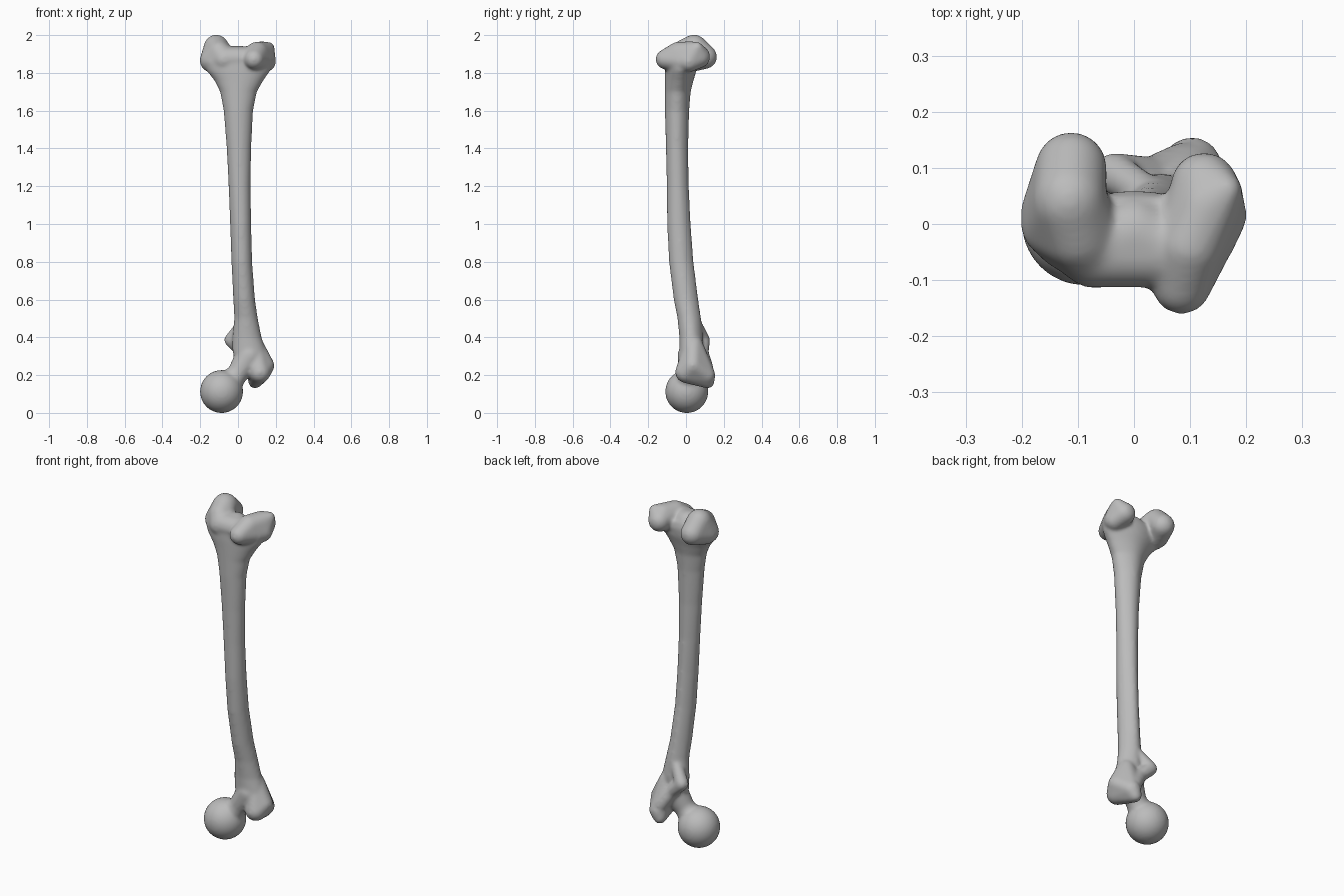
import bpy, bmesh, math
from mathutils import Vector

cube = bpy.data.objects.get("Cube")
if cube:
    bpy.data.objects.remove(cube, do_unlink=True)

bone_mat = bpy.data.materials.new("bone grey")
bone_mat.use_nodes = True
GREY = (0.5, 0.5, 0.5, 1)
bone_mat.diffuse_color = GREY
bone_mat.node_tree.nodes["Principled BSDF"].inputs["Base Color"].default_value = GREY

# Evenly spread directions, shared by every rounded part
globe = bmesh.new()
bmesh.ops.create_icosphere(globe, subdivisions=4, radius=1)
directions = [v.co.copy() for v in globe.verts]
globe.free()

bm = bmesh.new()


def blend(*balls):
    """Convex solid wrapped around one or more balls (x, y, z, radius)."""
    points = [bm.verts.new(Vector((x, y, z)) + d * r)
              for x, y, z, r in balls for d in directions]
    bmesh.ops.convex_hull(bm, input=points)


def chain(*balls):
    for a, b in zip(balls, balls[1:]):
        blend(a, b)


def loft(sections, sides=40):
    """Skin of rounded sections (z, x0, x1, y0, y1), pinched toward the back."""
    rings = []
    for z, x0, x1, y0, y1 in sections:
        ring = []
        for i in range(sides):
            a = math.tau * i / sides
            s = math.sin(a)
            pinch = 1 - 0.22 * max(0, s) ** 2
            ring.append(bm.verts.new(((x0 + x1) / 2 + (x1 - x0) / 2 * math.cos(a) * pinch,
                                      (y0 + y1) / 2 + (y1 - y0) / 2 * s, z)))
        rings.append(ring)
    for lo, hi in zip(rings, rings[1:]):
        for i in range(sides):
            j = (i + 1) % sides
            bm.faces.new((lo[i], lo[j], hi[j], hi[i]))
    bm.faces.new(rings[0][::-1])
    bm.faces.new(rings[-1])


# Shaft with flared ends
loft([(0.24, 0.02, 0.15, -0.04, 0.08), (0.32, -0.03, 0.15, -0.035, 0.085),
      (0.4, -0.03, 0.125, -0.035, 0.09), (0.5, -0.02, 0.105, -0.045, 0.08),
      (0.6, -0.025, 0.09, -0.065, 0.065), (0.8, -0.035, 0.075, -0.09, 0.04),
      (1.0, -0.042, 0.07, -0.1, 0.025), (1.2, -0.05, 0.067, -0.102, 0.015),
      (1.4, -0.06, 0.07, -0.106, 0.012), (1.6, -0.076, 0.08, -0.112, 0.017),
      (1.7, -0.095, 0.1, -0.112, 0.025), (1.76, -0.125, 0.135, -0.112, 0.04),
      (1.81, -0.165, 0.17, -0.112, 0.055), (1.86, -0.185, 0.185, -0.11, 0.06),
      (1.9, -0.17, 0.17, -0.1, 0.05)])

# Right condyle: rounded, taller, reaching back
blend((-0.112, 0.1, 1.885, 0.064), (-0.115, 0.045, 1.936, 0.066), (-0.14, 0.02, 1.865, 0.062))
blend((-0.115, 0.04, 1.936, 0.066), (-0.14, 0, 1.865, 0.062),
      (-0.07, -0.05, 1.87, 0.065), (-0.1, -0.02, 1.91, 0.062))

# Left condyle: flat side and sharp forward lip
blend((0.125, 0.068, 1.885, 0.06), (0.13, 0.03, 1.907, 0.06), (0.145, 0.015, 1.86, 0.056),
      (0.085, -0.108, 1.872, 0.053), (0.1, -0.04, 1.905, 0.06), (0.165, 0.06, 1.935, 0.028))

# Saddle between the condyles
blend((-0.07, -0.05, 1.875, 0.063), (0.07, -0.05, 1.875, 0.063), (0, -0.015, 1.88, 0.064))

# Head and neck
blend((-0.087, 0.004, 0.113, 0.114))
chain((0.06, 0.03, 0.3, 0.075), (0.0, 0.015, 0.21, 0.056), (-0.07, 0.005, 0.13, 0.07))

# Large outer knob
blend((0.115, 0, 0.215, 0.057), (0.143, 0.035, 0.25, 0.05), (0.105, 0.105, 0.2, 0.05),
      (0.09, 0.115, 0.165, 0.036), (0.085, 0.04, 0.36, 0.05))

# Ridge running to the small inner knob
chain((0.085, 0.105, 0.24, 0.04), (0.03, 0.085, 0.32, 0.035),
      (-0.035, 0.09, 0.385, 0.038), (0.03, 0.05, 0.48, 0.03))

# Drop points swallowed by the hulls
loose = [v for v in bm.verts if not v.link_faces]
bmesh.ops.delete(bm, geom=loose, context="VERTS")
bmesh.ops.recalc_face_normals(bm, faces=bm.faces[:])
mesh = bpy.data.meshes.new("leg_bone")
bm.to_mesh(mesh)
bm.free()
bone = bpy.data.objects.new("leg_bone", mesh)
bpy.context.collection.objects.link(bone)

# Fuse the parts into one soft skin
fuse = bone.modifiers.new("fuse", "REMESH")
fuse.mode = "VOXEL"
fuse.voxel_size = 0.008
soften = bone.modifiers.new("soften", "SMOOTH")
soften.factor = 0.5
soften.iterations = 14

bpy.ops.object.select_all(action="DESELECT")
bone.select_set(True)
bpy.context.view_layer.objects.active = bone
for name in ("fuse", "soften"):
    bpy.ops.object.modifier_apply(modifier=name)
bone.data.materials.append(bone_mat)
bpy.ops.object.shade_smooth()
